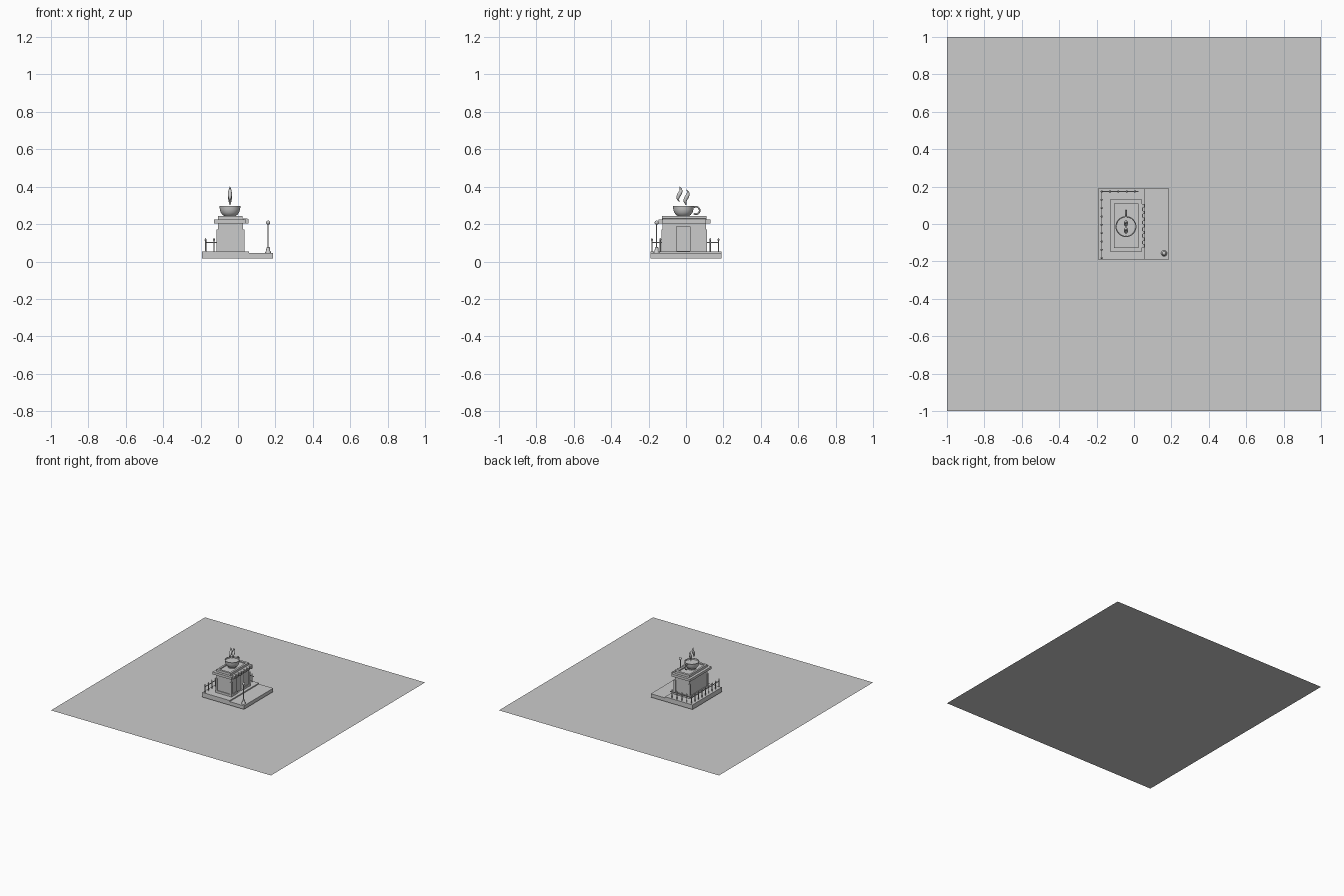
import bpy, bmesh, math
from mathutils import Vector

if "Cube" in bpy.data.objects:
    bpy.data.objects.remove(bpy.data.objects["Cube"])


def mesh_object(name, bm, smooth=False):
    bmesh.ops.recalc_face_normals(bm, faces=bm.faces)
    me = bpy.data.meshes.new(name)
    bm.to_mesh(me)
    bm.free()
    ob = bpy.data.objects.new(name, me)
    bpy.context.collection.objects.link(ob)
    if smooth:
        bpy.ops.object.select_all(action='DESELECT')
        bpy.context.view_layer.objects.active = ob
        ob.select_set(True)
        bpy.ops.object.shade_smooth_by_angle(angle=math.radians(40))
    return ob


def box(name, x0, x1, y0, y1, z0, z1):
    bm = bmesh.new()
    bmesh.ops.create_cube(bm, size=1)
    for v in bm.verts:
        v.co = ((x0 + x1) / 2 + v.co.x * (x1 - x0), (y0 + y1) / 2 + v.co.y * (y1 - y0),
                (z0 + z1) / 2 + v.co.z * (z1 - z0))
    return mesh_object(name, bm)


def prism(name, profile, y0, y1):
    # x-z profile extruded along y
    bm = bmesh.new()
    f = bm.faces.new([bm.verts.new((x, y0, z)) for x, z in profile])
    r = bmesh.ops.extrude_face_region(bm, geom=[f])
    for v in r['geom']:
        if isinstance(v, bmesh.types.BMVert):
            v.co.y = y1
    return mesh_object(name, bm)


def lathe(name, profile, x, y, steps=32):
    bm = bmesh.new()
    vs = [bm.verts.new((r, 0, z)) for r, z in profile]
    es = [bm.edges.new(p) for p in zip(vs, vs[1:])]
    bmesh.ops.spin(bm, geom=vs + es, cent=(0, 0, 0), axis=(0, 0, 1), angle=2 * math.pi, steps=steps)
    bmesh.ops.remove_doubles(bm, verts=bm.verts, dist=1e-5)
    bmesh.ops.translate(bm, verts=bm.verts, vec=(x, y, 0))
    return mesh_object(name, bm, True)


def tube(name, points, radii, sides=12):
    # round sweep along a path lying in a y-z plane
    bm = bmesh.new()
    rings = []
    for i, p in enumerate(points):
        t = (Vector(points[min(i + 1, len(points) - 1)]) - Vector(points[max(i - 1, 0)])).normalized()
        side, up = Vector((1, 0, 0)), t.cross(Vector((1, 0, 0)))
        rings.append([bm.verts.new(Vector(p) + radii[i] * (math.cos(a) * side + math.sin(a) * up))
                      for a in (2 * math.pi * k / sides for k in range(sides))])
    for a, b in zip(rings, rings[1:]):
        for k in range(sides):
            bm.faces.new((a[k], a[(k + 1) % sides], b[(k + 1) % sides], b[k]))
    bm.faces.new(rings[0])
    bm.faces.new(rings[-1])
    return mesh_object(name, bm, True)


def cut(target, cutter):
    m = target.modifiers.new("cut", 'BOOLEAN')
    m.operation, m.object, m.solver = 'DIFFERENCE', cutter, 'EXACT'
    bpy.context.view_layer.objects.active = target
    bpy.ops.object.modifier_apply(modifier="cut")
    bpy.data.objects.remove(cutter)


# Ground sheet
bm = bmesh.new()
bmesh.ops.create_grid(bm, x_segments=1, y_segments=1, size=1)
mesh_object("ground_sheet", bm)

# Plot: road and raised pavement
box("road_slab", -0.192, 0.187, -0.19, 0.19, 0.016, 0.045)
box("pavement", -0.192, 0.058, -0.19, 0.19, 0.044, 0.054)

# Building with recessed door and shop windows
body = box("shop_walls", -0.108, 0.028, -0.126, 0.106, 0.05, 0.205)
cut(body, box("door_cutter", 0.013, 0.08, -0.05, 0.022, 0.056, 0.186))
box("door_panel", 0.012, 0.018, -0.04, 0.012, 0.054, 0.178)
plinth = box("wall_plinth", -0.114, 0.033, -0.132, 0.112, 0.05, 0.072)
cut(plinth, box("plinth_cutter", 0.013, 0.08, -0.05, 0.022, 0.04, 0.09))
for i, (x, y) in enumerate([(x, y) for x in (-0.106, 0.026) for y in (-0.124, 0.104)]):
    box(f"corner_pilaster_{i}", x - 0.008, x + 0.008, y - 0.008, y + 0.008, 0.05, 0.17)

# Cornice and hollow parapet
box("cornice", -0.128, 0.043, -0.148, 0.13, 0.204, 0.224)
parapet = box("parapet", -0.107, 0.023, -0.127, 0.109, 0.22, 0.243)
cut(parapet, box("roof_cutter", -0.092, 0.007, -0.11, 0.09, 0.235, 0.3))

# Striped awning over the shop front
n, a0, a1 = 13, -0.126, 0.106
step = (a1 - a0) / n
for i in range(n):
    d = 0.0 if i % 2 == 0 else 0.008
    prism(f"awning_stripe_{i}", [(0.028, 0.229), (0.045, 0.231), (0.057 - d, 0.226),
                                 (0.057 - d, 0.204), (0.028, 0.204)],
          a0 + i * step, a0 + (i + 1) * step)

# Coffee cup on the roof
cx, cy = -0.043, -0.014
lathe("cup", [(0, 0.235), (0.03, 0.235), (0.03, 0.243), (0.04, 0.25), (0.049, 0.262), (0.054, 0.278),
              (0.056, 0.296), (0.052, 0.296), (0.05, 0.28), (0.046, 0.268)], cx, cy)
lathe("coffee", [(0, 0.286), (0.0515, 0.286)], cx, cy)
arc = [math.radians(-125 + 250 * k / 16) for k in range(17)]
tube("cup_handle", [(cx, cy + 0.067 + 0.02 * math.cos(a), 0.273 + 0.02 * math.sin(a)) for a in arc],
     [0.0045] * 17)

# Wavy steam
for i, (y, z0, z1) in enumerate([(-0.035, 0.318, 0.402), (0.003, 0.3, 0.386)]):
    ts = [k / 20 for k in range(21)]
    tube(f"steam_{i}", [(cx, y + 0.008 * math.sin(2 * math.pi * t + math.pi), z0 + t * (z1 - z0)) for t in ts],
         [0.0006 + 0.010 * math.sin(math.pi * t) for t in ts])

# Fence along the left and back edges
fx, fy, gap = -0.173, 0.174, 0.0445
posts = [(fx, fy - gap * i) for i in range(9)] + [(fx + gap * i, fy) for i in range(1, 5)]
for i, (x, y) in enumerate(posts):
    lathe(f"fence_post_{i}", [(0, 0.05), (0.0035, 0.05), (0.0035, 0.112), (0.006, 0.115), (0.004, 0.12),
                              (0, 0.127)], x, y, 8)
box("fence_rail_left", fx - 0.002, fx + 0.002, fy - 8 * gap, fy, 0.1, 0.105)
box("fence_rail_back", fx, fx + 4.4 * gap, fy - 0.002, fy + 0.002, 0.1, 0.105)

# Street lamp
lathe("lamp_post", [(0, 0.044), (0.016, 0.044), (0.016, 0.05), (0.011, 0.056), (0.009, 0.075),
                    (0.003, 0.078), (0.003, 0.198), (0.007, 0.2), (0, 0.2)], 0.161, -0.157, 16)
lathe("lamp_globe", [(0.011 * math.sin(math.pi * k / 10), 0.208 - 0.011 * math.cos(math.pi * k / 10))
                     for k in range(11)], 0.161, -0.157, 16)
